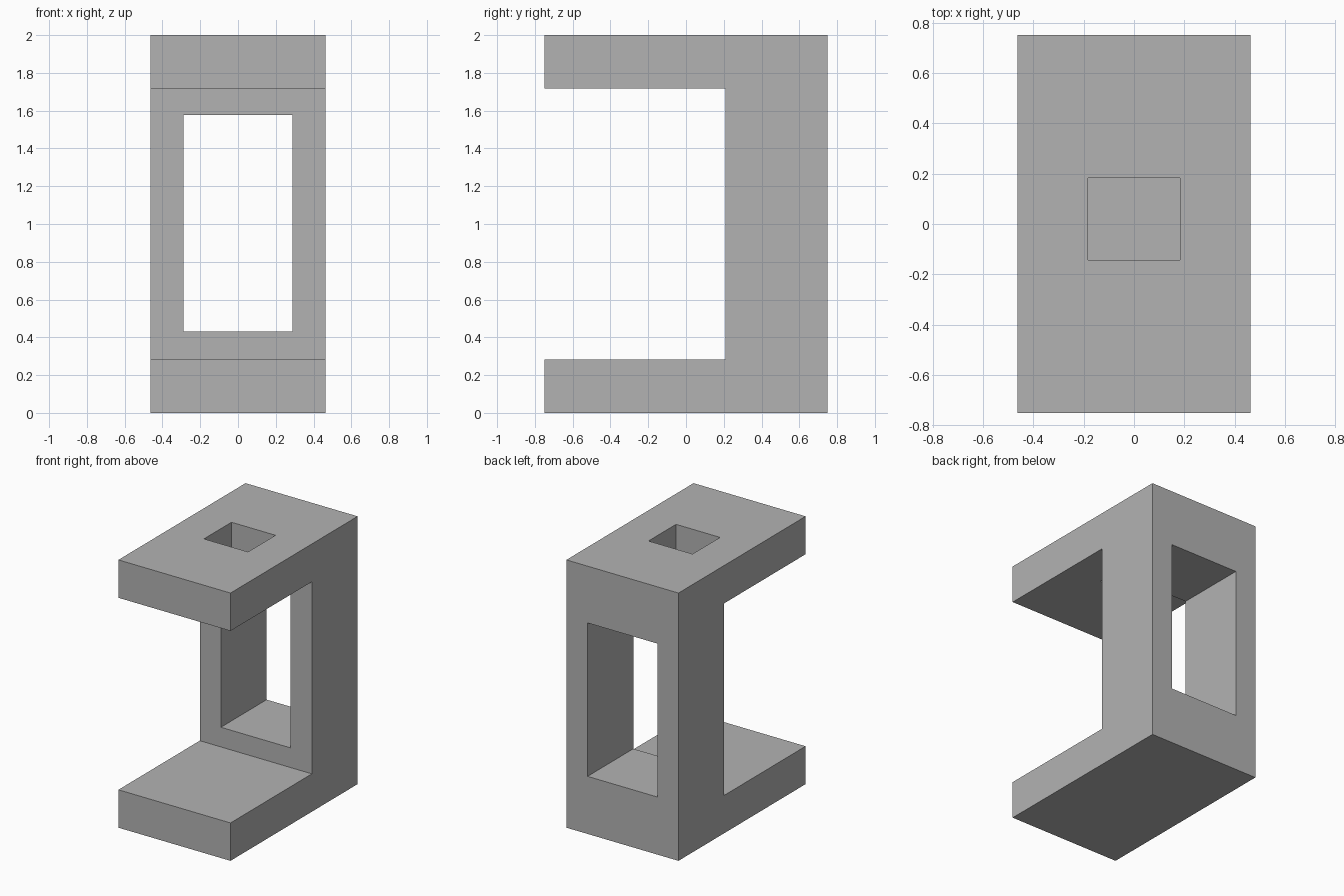
import bpy
import bmesh
from mathutils import Vector

cube = bpy.data.objects.get("Cube")
if cube:
    bpy.data.objects.remove(cube, do_unlink=True)

HALF_W, HALF_D, HEIGHT = 0.463, 0.75, 2.0
SLAB = 0.283        # thickness of the top and bottom slabs
COLUMN_Y = 0.21     # front face of the rear column

grey = bpy.data.materials.new("light_grey")
grey.use_nodes = True
colour = (0.45, 0.45, 0.45, 1)
grey.diffuse_color = colour
grey.node_tree.nodes["Principled BSDF"].inputs["Base Color"].default_value = colour


def add_object(name, bm):
    bmesh.ops.recalc_face_normals(bm, faces=bm.faces)
    mesh = bpy.data.meshes.new(name)
    bm.to_mesh(mesh)
    bm.free()
    mesh.materials.append(grey)
    obj = bpy.data.objects.new(name, mesh)
    bpy.context.collection.objects.link(obj)
    return obj


def box(name, low, high):
    bm = bmesh.new()
    bmesh.ops.create_cube(bm, size=1)
    low, high = Vector(low), Vector(high)
    bmesh.ops.scale(bm, vec=high - low, verts=bm.verts)
    bmesh.ops.translate(bm, vec=(low + high) / 2, verts=bm.verts)
    return add_object(name, bm)


def cut(target, cutter):
    cutter.hide_render = True
    mod = target.modifiers.new(cutter.name, 'BOOLEAN')
    mod.operation = 'DIFFERENCE'
    mod.solver = 'EXACT'
    mod.object = cutter
    bpy.context.view_layer.objects.active = target
    bpy.ops.object.modifier_apply(modifier=mod.name)
    bpy.data.objects.remove(cutter, do_unlink=True)


# C-shaped side profile extruded across the width
profile = [(-HALF_D, 0), (HALF_D, 0), (HALF_D, HEIGHT), (-HALF_D, HEIGHT),
           (-HALF_D, HEIGHT - SLAB), (COLUMN_Y, HEIGHT - SLAB),
           (COLUMN_Y, SLAB), (-HALF_D, SLAB)]
bm = bmesh.new()
side = bm.faces.new([bm.verts.new((-HALF_W, y, z)) for y, z in profile])
extruded = bmesh.ops.extrude_face_region(bm, geom=[side])["geom"]
bmesh.ops.translate(bm, vec=(2 * HALF_W, 0, 0),
                    verts=[v for v in extruded if isinstance(v, bmesh.types.BMVert)])
bracket = add_object("bracket", bm)

# Window through the rear column, and square hole through the top slab only
cut(bracket, box("column_window", (-0.288, 0, 0.43), (0.288, 1, 1.576)))
cut(bracket, box("top_hole", (-0.182, -0.142, 1.65), (0.182, 0.183, 2.2)))
